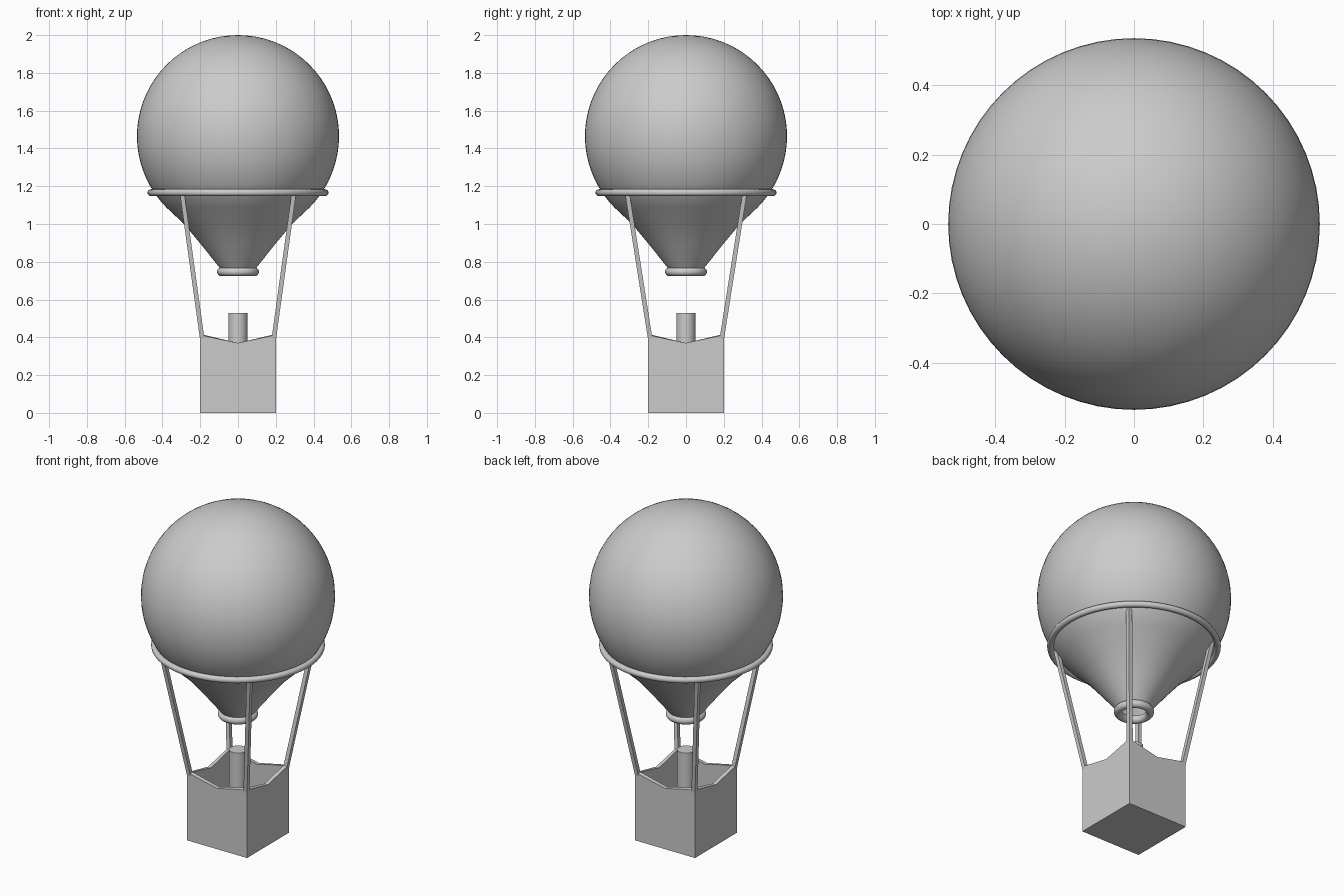
import bpy, bmesh, math

if "Cube" in bpy.data.objects:
    bpy.data.objects.remove(bpy.data.objects["Cube"])


def make_object(name, bm, smooth=None):
    bmesh.ops.recalc_face_normals(bm, faces=bm.faces)
    mesh = bpy.data.meshes.new(name)
    bm.to_mesh(mesh)
    bm.free()
    ob = bpy.data.objects.new(name, mesh)
    bpy.context.collection.objects.link(ob)
    if smooth:
        bpy.ops.object.select_all(action='DESELECT')
        ob.select_set(True)
        bpy.context.view_layer.objects.active = ob
        bpy.ops.object.shade_smooth_by_angle(angle=math.radians(smooth))
    return ob


def lathe(name, profile, steps=64, closed=False):
    bm = bmesh.new()
    vs = [bm.verts.new((r, 0, z)) for r, z in profile]
    pairs = list(zip(vs, vs[1:])) + ([(vs[-1], vs[0])] if closed else [])
    edges = [bm.edges.new(p) for p in pairs]
    bmesh.ops.spin(bm, geom=vs + edges, cent=(0, 0, 0), axis=(0, 0, 1),
                   angle=math.tau, steps=steps, use_merge=True)
    bmesh.ops.remove_doubles(bm, verts=bm.verts, dist=1e-4)
    return make_object(name, bm, 40)


def ring(name, major, minor, z):
    pts = [(major + minor * math.cos(math.tau * i / 16),
            z + minor * math.sin(math.tau * i / 16)) for i in range(16)]
    return lathe(name, pts, closed=True)


def bridge(bm, a, b):
    for i in range(len(a)):
        j = (i + 1) % len(a)
        bm.faces.new((a[i], a[j], b[j], b[i]))


# Envelope: sphere running into a cone with an open mouth
R, CZ = 0.535, 1.465
profile = [(R * math.sin(math.radians(a)), CZ + R * math.cos(math.radians(a)))
           for a in range(0, 136, 5)]
profile += [(0.286, 1.0), (0.19, 0.885), (0.095, 0.765)]
lathe("envelope", profile)

# Hoops around the envelope and its mouth
ring("envelope_hoop", 0.461, 0.018, 1.166)
ring("mouth_hoop", 0.088, 0.023, 0.747)

# Basket: hollow box whose rim dips at the middle of each side
bm = bmesh.new()


def basket_loop(half, z_corner, z_mid):
    dirs = [(-1, -1), (0, -1), (1, -1), (1, 0), (1, 1), (0, 1), (-1, 1), (-1, 0)]
    return [bm.verts.new((x * half, y * half, z_corner if x and y else z_mid))
            for x, y in dirs]


loops = [basket_loop(0.202, 0, 0), basket_loop(0.202, 0.413, 0.37),
         basket_loop(0.18, 0.413, 0.37), basket_loop(0.18, 0.02, 0.02)]
for a, b in zip(loops, loops[1:]):
    bridge(bm, a, b)
bm.faces.new(loops[0])
bm.faces.new(loops[-1])
make_object("basket", bm)

# Burner standing in the basket
lathe("burner", [(0, 0.02), (0.05, 0.02), (0.05, 0.53), (0, 0.53)], 32)

# Four square struts from basket corners to the hoop
for i, (sx, sy) in enumerate([(-1, -1), (1, -1), (1, 1), (-1, 1)]):
    bm = bmesh.new()
    ends = []
    for x, y, z in [(0.19, 0.19, 0.395), (0.297, 0.312, 1.17)]:
        ends.append([bm.verts.new((sx * x + 0.012 * u, sy * y + 0.012 * v, z))
                     for u, v in [(-1, -1), (1, -1), (1, 1), (-1, 1)]])
    bridge(bm, *ends)
    for e in ends:
        bm.faces.new(e)
    make_object(f"strut_{i + 1}", bm)
